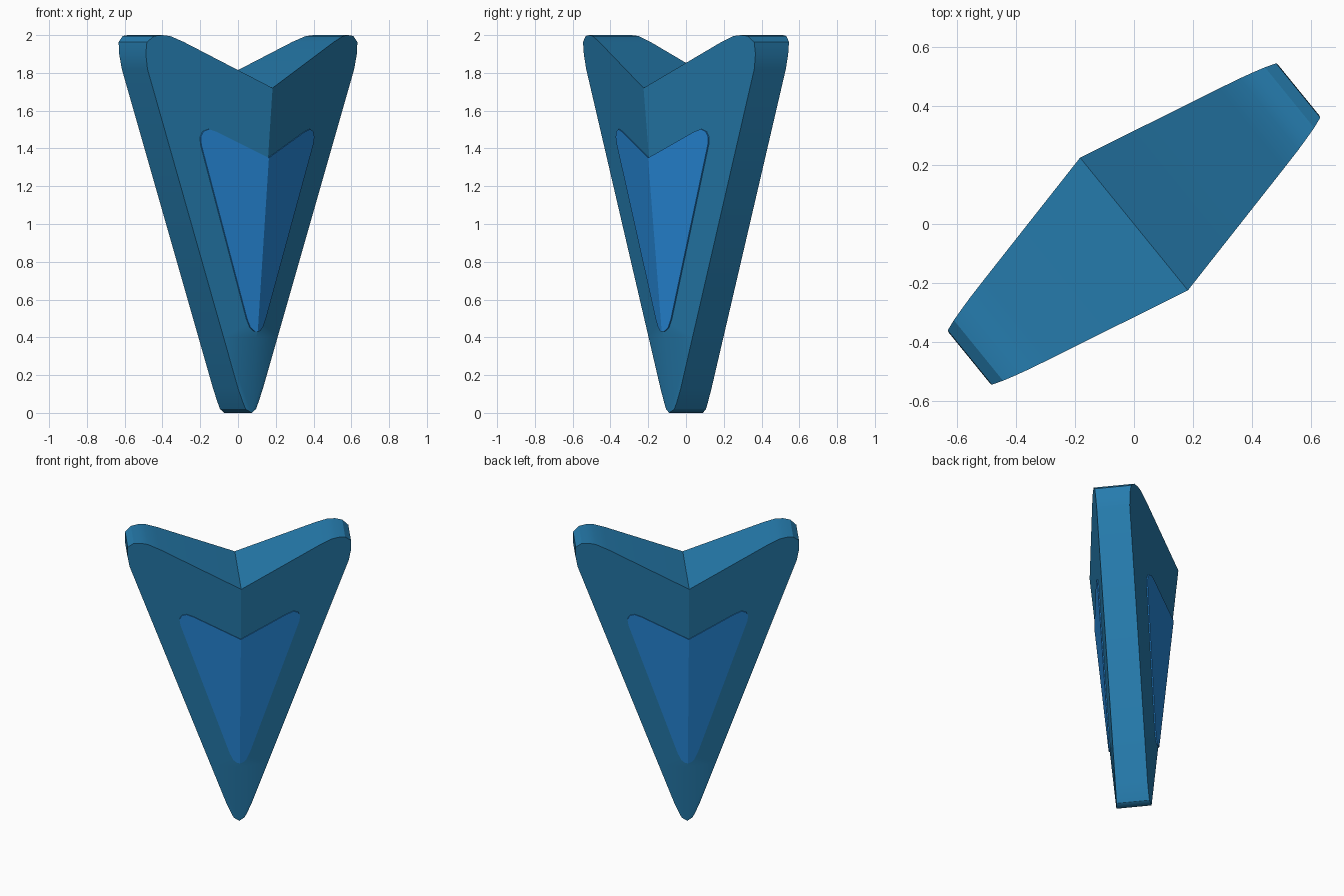
import bpy, bmesh, math
from mathutils import Vector

if "Cube" in bpy.data.objects:
    bpy.data.objects.remove(bpy.data.objects["Cube"], do_unlink=True)

# Directions of the arrow's width and thickness
WIDE = Vector((0.776, 0.631, 0))
THICK = Vector((0.631, -0.776, 0))


def material(name, rgb):
    m = bpy.data.materials.new(name)
    m.use_nodes = True
    m.diffuse_color = (*rgb, 1)
    bsdf = m.node_tree.nodes["Principled BSDF"]
    bsdf.inputs["Base Color"].default_value = (*rgb, 1)
    bsdf.inputs["Roughness"].default_value = 0.6
    return m


teal = material("teal_blue", (0.019, 0.20, 0.42))
bright = material("bright_blue", (0.020, 0.25, 0.70))


def depth(u, z):
    """Half thickness: thickest along the ridge, thin at the rim."""
    return 0.115 + 0.1017 * z - 0.273 * u


def point(u, z, h):
    return WIDE * u + THICK * h + Vector((0, 0, z))


def finish(name, bm, mat, soft_below=0.0):
    """Weld, shade smooth and keep the hard edges sharp."""
    bmesh.ops.remove_doubles(bm, verts=bm.verts, dist=0.0005)
    bmesh.ops.recalc_face_normals(bm, faces=bm.faces)
    for f in bm.faces:
        f.smooth = True
    for e in bm.edges:
        angle = e.calc_face_angle(0)
        on_ridge = all(abs(v.co.dot(WIDE)) < 0.001 for v in e.verts)
        soft = on_ridge and max(v.co.z for v in e.verts) < soft_below
        e.smooth = soft or angle < math.radians(25)
    mesh = bpy.data.meshes.new(name)
    bm.to_mesh(mesh)
    bm.free()
    mesh.materials.append(mat)
    obj = bpy.data.objects.new(name, mesh)
    bpy.context.collection.objects.link(obj)
    return obj


# Half outlines (width, height), from the notch round the wing to the point
WING = [(0, 1.72), (0.515, 1.965), (0.59, 1.995), (0.635, 2.0), (0.68, 1.995),
        (0.718, 1.963), (0.72, 1.9), (0.705, 1.82), (0.221, 0.5),
        (0.184, 0.4), (0.085, 0.13), (0.055, 0.06), (0.035, 0.02), (0, 0)]
PANEL = [(0, 1.35), (0.30, 1.488), (0.345, 1.502), (0.375, 1.49),
         (0.388, 1.46), (0.382, 1.42), (0.065, 0.5), (0.042, 0.452),
         (0.02, 0.433), (0, 0.43)]

# Arrow body: four ridged faces in three bands, joined by the rim
bands = [WING[:9] + [(0, 0.5)],
         [(0, 0.5), WING[8], WING[9], (0, 0.4)],
         [(0, 0.4)] + WING[9:]]
bm = bmesh.new()
for side in (-1, 1):
    for face in (-1, 1):
        for band in bands:
            bm.faces.new([bm.verts.new(point(side * u, z, face * depth(u, z)))
                          for u, z in band])
    for a, b in zip(WING, WING[1:]):
        bm.faces.new([bm.verts.new(point(side * u, z, f * depth(u, z)))
                      for (u, z), f in ((a, -1), (b, -1), (b, 1), (a, 1))])
finish("arrow_body", bm, teal, soft_below=0.45)

# Slightly raised panels on the front and back
for name, face in (("front_panel", 1), ("back_panel", -1)):
    bm = bmesh.new()
    for side in (-1, 1):
        def ring(lift):
            return [point(side * u, z, face * (depth(u, z) + lift))
                    for u, z in PANEL]
        top, low = ring(0.007), ring(-0.002)
        for loop in (top, low):
            bm.faces.new([bm.verts.new(p) for p in loop])
        for i in range(len(PANEL) - 1):
            bm.faces.new([bm.verts.new(p) for p in
                          (top[i], top[i + 1], low[i + 1], low[i])])
    finish(name, bm, bright)
